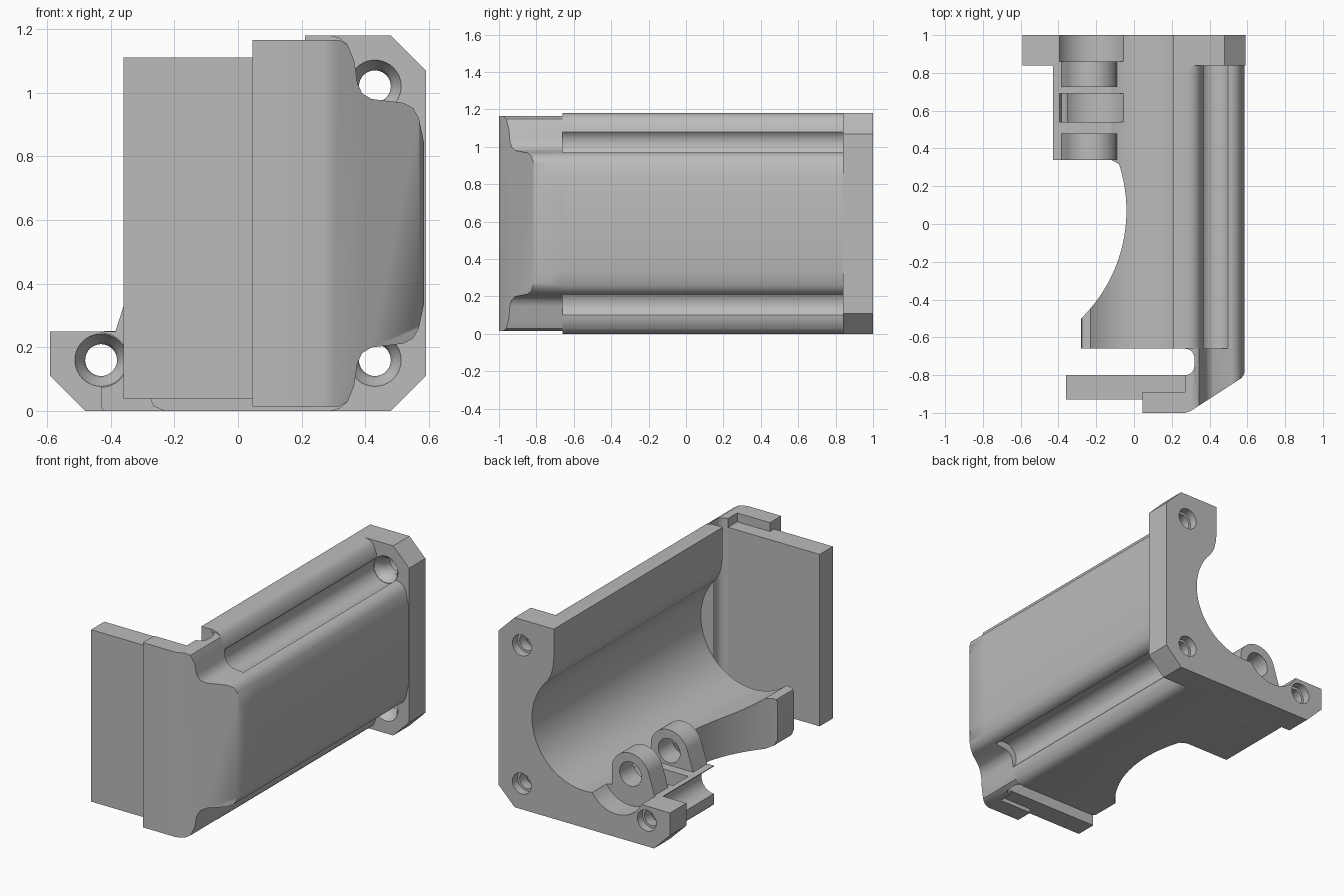
import bpy, bmesh
from math import cos, sin, radians, pi
from mathutils import Vector

if "Cube" in bpy.data.objects:
    bpy.data.objects.remove(bpy.data.objects["Cube"], do_unlink=True)

grey = bpy.data.materials.new("plain grey")
grey.use_nodes = True
grey.diffuse_color = (0.5, 0.5, 0.5, 1)
grey.node_tree.nodes["Principled BSDF"].inputs["Base Color"].default_value = (0.5, 0.5, 0.5, 1)

H = 1.18                      # overall height
MID = H / 2
HOLES = [(0.43, 0.16), (0.43, 1.02), (-0.43, 0.16)]
HINGE = (-0.22, 0.34)
parts = []


def finish(name, bm):
    bmesh.ops.recalc_face_normals(bm, faces=bm.faces)
    me = bpy.data.meshes.new(name)
    bm.to_mesh(me)
    bm.free()
    ob = bpy.data.objects.new(name, me)
    bpy.context.collection.objects.link(ob)
    me.materials.append(grey)
    parts.append(ob)
    return ob


def prism(name, pts, a, b, axis="y"):
    """Extrude a closed outline from a to b along y (x,z outline) or z (x,y outline)."""
    bm = bmesh.new()
    place = (lambda p, t: (p[0], t, p[1])) if axis == "y" else (lambda p, t: (p[0], p[1], t))
    face = bm.faces.new([bm.verts.new(place(p, a)) for p in pts])
    ext = bmesh.ops.extrude_face_region(bm, geom=[face])
    shift = Vector(place((0, 0), b - a))
    bmesh.ops.translate(bm, vec=shift, verts=[v for v in ext["geom"] if isinstance(v, bmesh.types.BMVert)])
    return finish(name, bm)


def box(name, x0, x1, y0, y1, z0, z1):
    return prism(name, [(x0, z0), (x1, z0), (x1, z1), (x0, z1)], y0, y1)


def arc(cx, cy, r, a0, a1, n):
    return [(cx + r * cos(radians(a0 + (a1 - a0) * i / n)),
             cy + r * sin(radians(a0 + (a1 - a0) * i / n))) for i in range(n + 1)]


def rod(name, c, r, y0, y1):
    return prism(name, arc(*c, r, 0, 352.5, 47), y0, y1)


def lathe(name, c, profile):
    """Turned shape about a y axis through c; profile is (radius, y)."""
    bm = bmesh.new()
    n = 40
    rings = [[bm.verts.new((c[0] + r * cos(2 * pi * i / n), y, c[1] + r * sin(2 * pi * i / n)))
              for i in range(n)] for r, y in profile]
    for lo, hi in zip(rings, rings[1:]):
        for i in range(n):
            bm.faces.new([lo[i], lo[(i + 1) % n], hi[(i + 1) % n], hi[i]])
    bm.faces.new(rings[0])
    bm.faces.new(rings[-1])
    return finish(name, bm)


def boolean(ob, tools, op="DIFFERENCE"):
    bpy.context.view_layer.objects.active = ob
    for tool in tools:
        m = ob.modifiers.new("cut", "BOOLEAN")
        m.operation, m.solver, m.object = op, "EXACT", tool
        bpy.ops.object.modifier_apply(modifier=m.name)
        parts.remove(tool)
        bpy.data.objects.remove(tool, do_unlink=True)
    return ob


def knuckle_cut(y0, y1):
    return rod("knuckle_cut", HINGE, 0.196, y0, y1)


def channel(c):
    return rod("screw_channel", c, 0.085, -0.66, 0.9)


# Shared outlines: bore on the inside, stepped wall on the outside
bore = [(0.21, H), (0.21, 1.0), (0.214, 0.95), (0.229, 0.89)] + arc(0, MID, 0.36, 45, -130, 35)
lower = [(0.29, 0), (0.32, 0.008), (0.345, 0.03), (0.365, 0.08), (0.375, 0.15), (0.39, 0.182),
         (0.42, 0.2), (0.52, 0.212), (0.55, 0.228), (0.568, 0.26), (0.585, 0.34)]
outer = lower + [(x, H - z) for x, z in reversed(lower)]
lip = [(-0.26, 0.31), (-0.275, 0.3), (-0.28, 0.28), (-0.28, 0.05), (-0.265, 0.015), (-0.23, 0)]

# Main channel body with the side window
body = prism("main_body", bore + lip + outer, -0.66, 0.86)
window = [(-0.9, 0.34), (-0.12, 0.34)] + arc(-0.837, 0.07, 0.797, 18, -45.7, 28) + [(-0.28, -0.8), (-0.9, -0.8)]
boolean(body, [prism("window_cut", window, -0.1, 0.8, "z"),
               box("shelf_cut", -0.8, -0.12, 0.34, 1.1, 0.25, 0.8),
               knuckle_cut(0.54, 0.69)] + [channel(c) for c in HOLES])

# Shelf under the hinge
shelf = prism("hinge_shelf", [(-0.13, 0), (-0.42, 0), (-0.43, 0.01), (-0.43, 0.25), (-0.13, 0.25)], 0.34, 0.86)
boolean(shelf, [knuckle_cut(0.54, 0.69), channel(HOLES[2])])

# Rear flange with three screw holes
flange = prism("rear_flange", bore[:-4] + [(-0.59, 0.25), (-0.59, 0.11), (-0.48, 0), (0.48, 0),
                                           (0.59, 0.11), (0.59, 1.07), (0.48, H)], 0.84, 1.0)
boolean(flange, [knuckle_cut(0.86, 1.1)] + [
    lathe("screw_hole", c, [(0.085, 0.83), (0.08, 0.85), (0.06, 0.87), (0.05, 0.9), (0.05, 0.95),
                            (0.065, 0.95), (0.065, 1.02)]) for c in HOLES])
rounding = flange.modifiers.new("edge round", "BEVEL")
rounding.width, rounding.segments, rounding.angle_limit = 0.008, 2, radians(40)

# Hinge lugs with pin holes
for name, y0, y1 in (("rear_lug", 0.725, 0.86), ("front_lug", 0.34, 0.48)):
    lug = prism(name, [(-0.09, 0.2)] + arc(*HINGE, 0.13, 15, 165, 20) + [(-0.385, 0.25), (-0.36, 0.235)], y0, y1)
    boolean(lug, [rod("pin_hole", HINGE, 0.075, y0 - 0.1, y1 + 0.1)])

# Front shell: stepped outline trimmed to the angled plan
plan = [(0.045, -1), (0.27, -1), (0.3, -0.99), (0.57, -0.815), (0.585, -0.79), (0.585, -0.66)]
plan += arc(0.27, -0.71, 0.05, 90, 0, 6) + arc(0.27, -0.75, 0.05, 0, -90, 6) + [(0.27, -0.89), (0.045, -0.89)]
section = [(-0.1, 0.015)] + [(x, min(max(z, 0.015), 1.165)) for x, z in outer[1:-1]] + [(-0.1, 1.165)]
shell = prism("front_shell", section, -1.1, -0.5)
boolean(shell, [prism("plan_trim", plan, -0.2, 1.4, "z")], "INTERSECT")

# Flat front plate
box("front_plate", -0.36, 0.29, -0.93, -0.8, 0.04, 1.11)

# Smooth shading with crisp edges
bpy.ops.object.select_all(action="DESELECT")
for ob in parts:
    ob.select_set(True)
    bpy.context.view_layer.objects.active = ob
bpy.ops.object.shade_smooth_by_angle(angle=radians(35))
